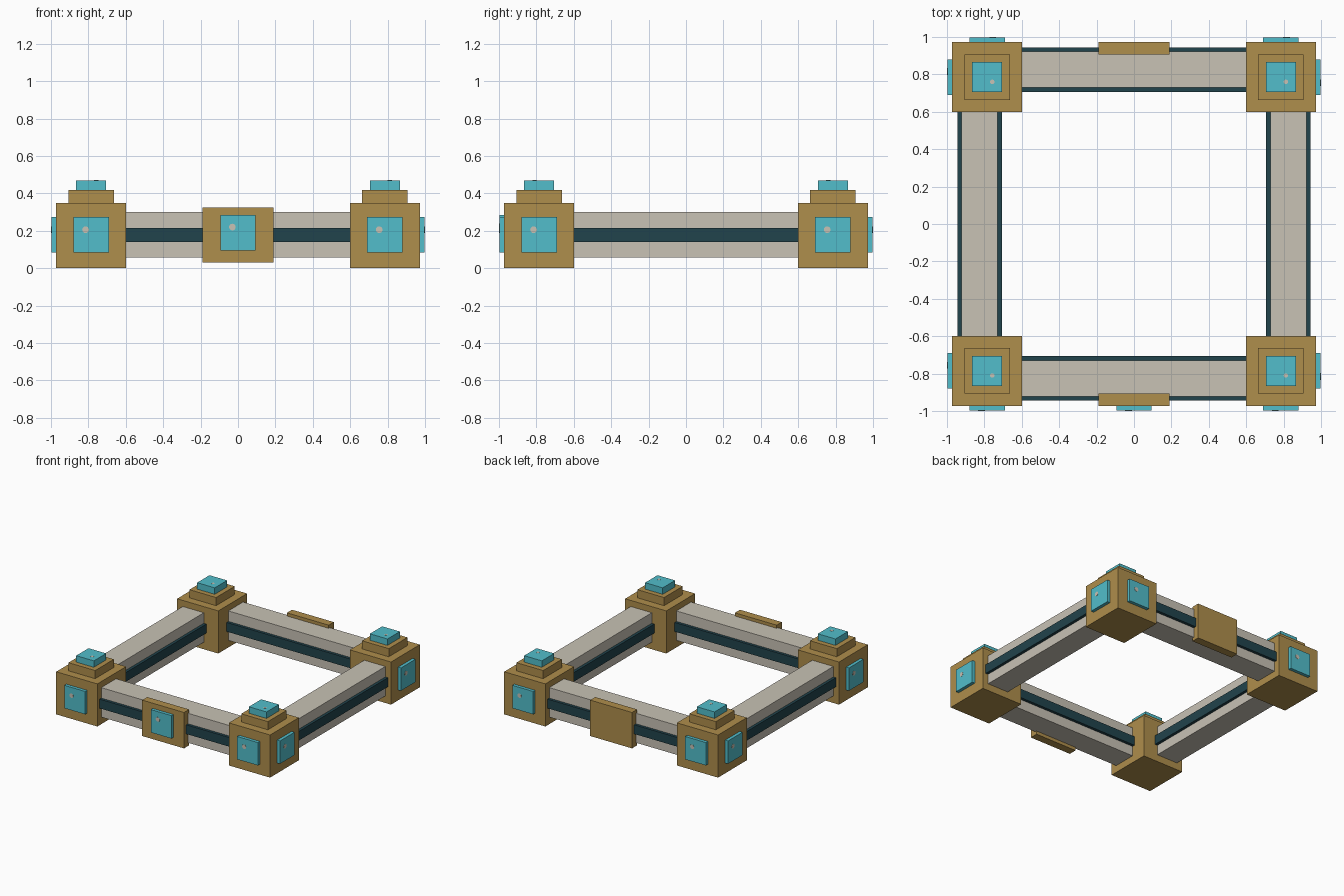
import bpy, bmesh, math
from mathutils import Vector, Matrix

if "Cube" in bpy.data.objects:
    bpy.data.objects.remove(bpy.data.objects["Cube"], do_unlink=True)


def material(name, srgb):
    lin = [((c / 255 + 0.055) / 1.055) ** 2.4 for c in srgb] + [1.0]
    m = bpy.data.materials.new(name)
    m.use_nodes = True
    m.diffuse_color = lin
    m.node_tree.nodes["Principled BSDF"].inputs["Base Color"].default_value = lin
    return m


GOLD = material("antique gold", (175, 142, 76))
TEAL = material("bright teal", (82, 190, 203))
STONE = material("pale stone", (200, 194, 181))
DARK = material("dark teal", (33, 67, 76))


def finish(name, bm, mat):
    mesh = bpy.data.meshes.new(name)
    bm.to_mesh(mesh)
    bm.free()
    mesh.materials.append(mat)
    ob = bpy.data.objects.new(name, mesh)
    bpy.context.collection.objects.link(ob)
    return ob


def box(name, lo, hi, mat):
    lo, hi = Vector(lo), Vector(hi)
    bm = bmesh.new()
    bmesh.ops.create_cube(bm, size=1, matrix=Matrix.Translation((lo + hi) / 2)
                          @ Matrix.Diagonal((*(hi - lo), 1)))
    return finish(name, bm, mat)


def gem(name, base, normal, half, depth, glint_offset, glint_radius):
    """Square gem standing on a face, with a small round glint on it."""
    n = Vector(normal)
    up = Vector((0, 1, 0)) if n.z else Vector((0, 0, 1))
    side = up.cross(n)
    frame = Matrix((side, up, n)).transposed().to_4x4()
    frame.translation = base
    # The gem is sunk slightly into its setting
    sink = 0.01
    bm = bmesh.new()
    bmesh.ops.create_cube(bm, size=1, matrix=frame
                          @ Matrix.Translation((0, 0, (depth - sink) / 2))
                          @ Matrix.Diagonal((2 * half, 2 * half, depth + sink, 1)))
    finish(name, bm, TEAL)
    bm = bmesh.new()
    bmesh.ops.create_cone(bm, cap_ends=True, segments=16, radius1=glint_radius,
                          radius2=glint_radius, depth=0.004,
                          matrix=frame @ Matrix.Translation((*glint_offset, depth)))
    finish(name + "_glint", bm, STONE)


CORNER, HALF = 0.785, 0.187    # corner block centre and half width
FACE = CORNER + HALF           # outer face of blocks and plates
RAIL = 0.825                   # rail centre line
GEM_DEPTH = 0.026

# Corner blocks with a stepped cap and gems on top and both outer faces
for sx, lr in ((-1, "right"), (1, "left")):
    for sy, fb in ((-1, "front"), (1, "back")):
        tag = f"{fb}_{lr}"
        cx, cy = sx * CORNER, sy * CORNER
        for part, h, z0, z1 in (("block", HALF, 0, 0.35), ("cap", 0.121, 0.35, 0.417)):
            box(f"{tag}_corner_{part}", (cx - h, cy - h, z0), (cx + h, cy + h, z1), GOLD)
        gem(f"{tag}_top_gem", (cx, cy, 0.417), (0, 0, 1), 0.08, 0.053,
            (0.027, -0.025), 0.012)
        gem(f"{tag}_{fb}_gem", (cx, sy * FACE, 0.179), (0, sy, 0), 0.094, GEM_DEPTH,
            (-0.03, 0.027), 0.018)
        gem(f"{tag}_{lr}_gem", (sx * FACE, cy, 0.179), (sx, 0, 0), 0.094, GEM_DEPTH,
            (-0.03, 0.027), 0.018)

# Rails between the corners, each with a dark band standing proud on both sides
for part, half, z0, z1, mat in (("rail", 0.096, 0.058, 0.30, STONE),
                                ("rail_band", 0.119, 0.139, 0.214, DARK)):
    for s, fb, lr in ((-1, "front", "right"), (1, "back", "left")):
        a, b = s * RAIL - half, s * RAIL + half
        box(f"{fb}_{part}", (-0.61, a, z0), (0.61, b, z1), mat)
        box(f"{lr}_{part}", (a, -0.61, z0), (b, 0.61, z1), mat)

# Centre plates on the front and back rails; only the front one holds a gem
box("front_plate", (-0.19, -FACE, 0.031), (0.19, -0.906, 0.326), GOLD)
box("back_plate", (-0.19, 0.906, 0.031), (0.19, FACE, 0.326), GOLD)
gem("front_plate_gem", (0, -FACE, 0.19), (0, -1, 0), 0.094, GEM_DEPTH, (-0.03, 0.03), 0.018)
